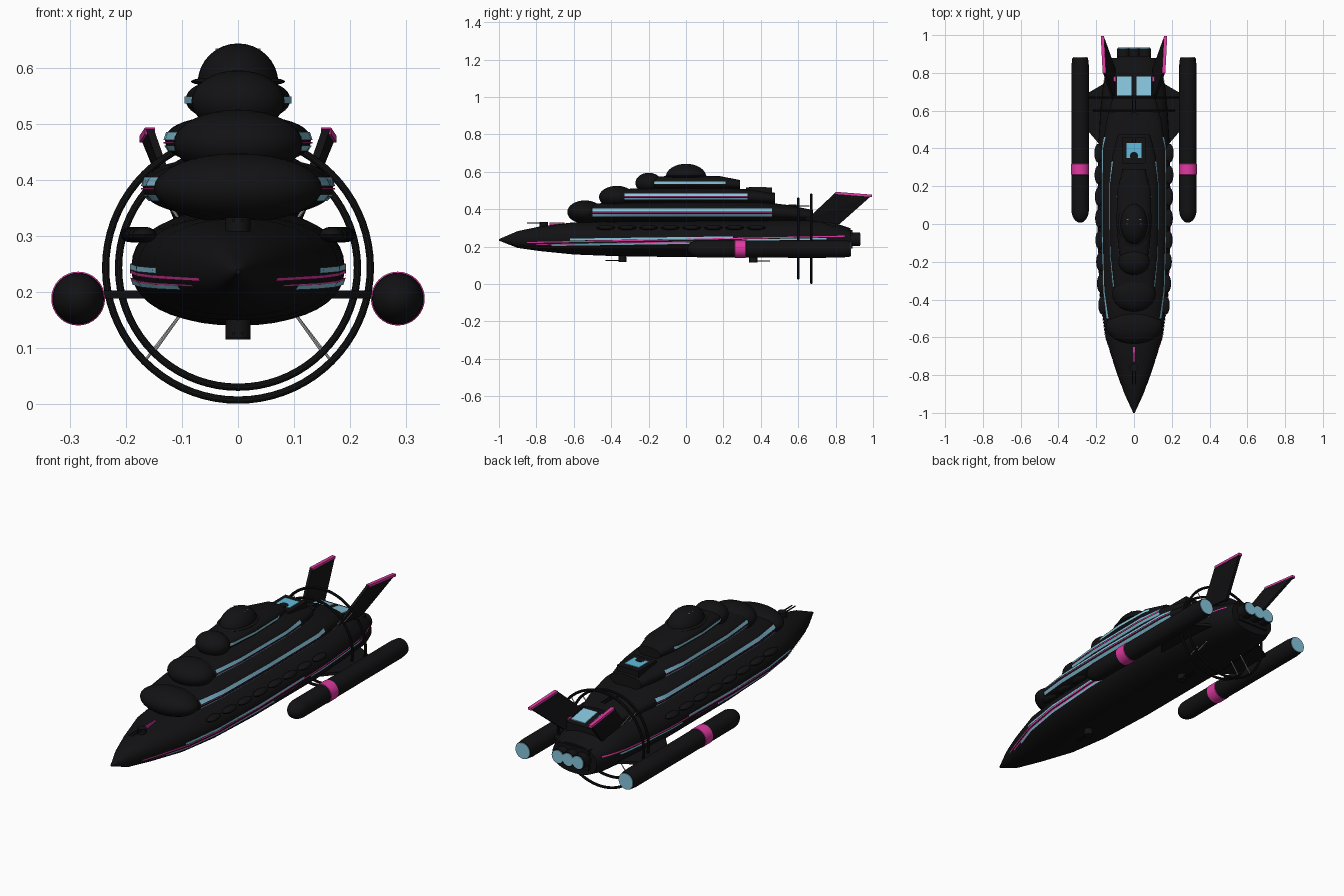
import bpy, bmesh, math
from mathutils import Vector, Matrix

if "Cube" in bpy.data.objects:
    bpy.data.objects.remove(bpy.data.objects["Cube"])

def mat(name, c):
    m = bpy.data.materials.new(name)
    m.diffuse_color = (*c, 1)
    m.use_nodes = True
    m.node_tree.nodes["Principled BSDF"].inputs["Base Color"].default_value = m.diffuse_color
    return m

BLACK = mat("black", (0.006, 0.006, 0.007))
CYAN = mat("cyan", (0.24, 0.56, 0.72))
POOL = mat("pool_blue", (0.12, 0.5, 0.72))
PINK = mat("pink", (0.75, 0.04, 0.36))

def finish(name, bm, m, smooth=True):
    bmesh.ops.recalc_face_normals(bm, faces=bm.faces)
    me = bpy.data.meshes.new(name)
    bm.to_mesh(me)
    bm.free()
    ob = bpy.data.objects.new(name, me)
    bpy.context.collection.objects.link(ob)
    if m:
        me.materials.append(m)
    if smooth:
        bpy.context.view_layer.objects.active = ob
        ob.select_set(True)
        bpy.ops.object.shade_smooth_by_angle(angle=math.radians(35))
        ob.select_set(False)
    return ob

# Stations: y, half width, bottom z, top z
HULL = [(-1, .004, .232, .240), (-.9, .05, .193, .283), (-.78, .093, .176, .308),
        (-.6, .150, .158, .330), (-.4, .178, .150, .335), (-.1, .19, .145, .337),
        (.4, .19, .142, .345), (.6, .178, .14, .350), (.72, .166, .14, .348),
        (.82, .145, .142, .318), (.88, .122, .152, .298)]
DECK1 = [(-.58, .10, .335, .415), (-.5, .145, .333, .43), (-.35, .162, .333, .437),
         (0, .17, .333, .442), (.4, .168, .333, .44), (.55, .145, .333, .422), (.68, .11, .333, .395)]
DECK2 = [(-.42, .07, .425, .495), (-.34, .11, .425, .508), (-.15, .127, .425, .515),
         (.2, .13, .425, .515), (.36, .115, .425, .505), (.475, .085, .425, .488)]
DECK3 = [(-.23, .05, .505, .565), (-.15, .08, .505, .575), (0, .093, .505, .58),
         (.18, .088, .505, .577), (.29, .06, .505, .556)]
N = 2.3

def at(st, y):
    for a, b in zip(st, st[1:]):
        if y <= b[0]:
            t = (y - a[0]) / (b[0] - a[0])
            return [p + (q - p) * t for p, q in zip(a, b)][1:]
    return st[-1][1:]

def side_x(st, y, z):
    w, b, t = at(st, y)
    u = min(1, abs(2 * z - b - t) / (t - b))
    return w * (1 - u ** N) ** (1 / N)

def loft(name, st, seg=40):
    bm = bmesh.new()
    loops = []
    for y, w, b, t in st:
        loop = []
        for i in range(seg):
            c, s = math.cos(i * math.tau / seg), math.sin(i * math.tau / seg)
            f = lambda v: math.copysign(abs(v) ** (2 / N), v)
            loop.append(bm.verts.new((w * f(c), y, (b + t) / 2 + (t - b) / 2 * f(s))))
        loops.append(loop)
    for a, b in zip(loops, loops[1:]):
        for i in range(seg):
            j = (i + 1) % seg
            bm.faces.new((a[i], a[j], b[j], b[i]))
    bm.faces.new(loops[0])
    bm.faces.new(loops[-1])
    return finish(name, bm, BLACK)

def band(name, st, y0, y1, z0, z1, h, m):
    """Strip hugging both sides of a lofted body, centre height z0 to z1."""
    bm = bmesh.new()
    n = 40
    for s in (-1, 1):
        prev = None
        for i in range(n + 1):
            y, z = y0 + (y1 - y0) * i / n, z0 + (z1 - z0) * i / n
            cur = [bm.verts.new((s * (side_x(st, y, q) + .003), y, q)) for q in (z - h / 2, z + h / 2)]
            if prev:
                bm.faces.new((prev[0], cur[0], cur[1], prev[1]))
            prev = cur
    finish(name, bm, m)

def solid(name, pts, m=BLACK):
    bm = bmesh.new()
    for p in pts:
        bm.verts.new(p)
    bmesh.ops.convex_hull(bm, input=bm.verts)
    bmesh.ops.dissolve_limit(bm, angle_limit=.02, verts=bm.verts, edges=bm.edges)
    return finish(name, bm, m, False)

def box(name, x0, x1, y0, y1, z0, z1, m=BLACK):
    return solid(name, [(x, y, z) for x in (x0, x1) for y in (y0, y1) for z in (z0, z1)], m)

def ball(name, c, r, m=BLACK, seg=32):
    bm = bmesh.new()
    bmesh.ops.create_uvsphere(bm, u_segments=seg, v_segments=seg // 2, radius=1,
                              matrix=Matrix.Translation(c) @ Matrix.Diagonal((*r, 1)))
    return finish(name, bm, m)

def rod(name, a, b, r, m=BLACK, seg=8):
    a, b = Vector(a), Vector(b)
    q = (b - a).to_track_quat('Z', 'Y').to_matrix().to_4x4()
    bm = bmesh.new()
    bmesh.ops.create_cone(bm, cap_ends=True, segments=seg, radius1=r, radius2=r, depth=(b - a).length,
                          matrix=Matrix.Translation((a + b) / 2) @ q)
    return finish(name, bm, m)

def spun(name, prof, x, z, m=BLACK, seg=32):
    """Turn a (radius, y) profile about a lengthwise axis."""
    bm = bmesh.new()
    vs = [bm.verts.new((x + r, y, z)) for r, y in prof]
    es = [bm.edges.new(p) for p in zip(vs, vs[1:])]
    bmesh.ops.spin(bm, geom=vs + es, cent=(x, 0, z), axis=(0, 1, 0), angle=math.tau, steps=seg)
    bmesh.ops.remove_doubles(bm, verts=bm.verts, dist=.0002)
    return finish(name, bm, m)

# Hull and stacked decks
for name, st in (("hull", HULL), ("lower_deck", DECK1), ("middle_deck", DECK2), ("upper_deck", DECK3)):
    loft(name, st)

# Rounded deck fronts and top dome
ball("lower_front_dome", (0, -.54, .385), (.15, .095, .062))
ball("middle_front_dome", (0, -.37, .465), (.115, .095, .06))
ball("upper_front_dome", (0, -.2, .54), (.083, .07, .055))
ball("dome_collar", (0, 0, .575), (.084, .12, .010))
ball("top_dome", (0, 0, .572), (.072, .108, .071))
for y in (0, .025):
    rod("dome_rib", (-.04, y, .632), (.04, y, .632), .002, None)

# Window bands and glowing trim
for st, y0, y1, z, h in ((DECK1, -.5, .46, .397, .016), (DECK1, -.5, .46, .368, .012),
                         (DECK2, -.33, .33, .478, .014), (DECK2, -.33, .33, .456, .010),
                         (DECK3, -.17, .21, .542, .012)):
    band("deck_windows", st, y0, y1, z, z, h, CYAN)
for st, y0, y1, z in ((DECK1, -.5, .46, .384), (DECK2, -.33, .33, .466)):
    band("deck_trim", st, y0, y1, z, z, .003, PINK)
band("hull_windows_upper", HULL, -.62, .25, .238, .250, .010, CYAN)
band("hull_windows_lower", HULL, -.72, .02, .208, .219, .009, CYAN)
band("hull_windows_rear", HULL, .3, .75, .235, .242, .008, CYAN)
band("hull_trim_upper", HULL, -.85, .85, .222, .256, .006, PINK)
band("hull_trim_lower", HULL, -.8, .2, .211, .229, .004, PINK)

# Bow stripe, pool and stern skylights
box("bow_stripe", -.004, .004, -.73, -.65, .31, .328, PINK)
box("pool_base", -.06, .06, .32, .46, .48, .516)
box("pool", -.04, .04, .35, .43, .51, .519, POOL)
solid("skylight_base", [(x, y, z) for x in (-.1, .1)
                        for y, z in ((.66, .33), (.66, .375), (.80, .352), (.80, .30))])
for s in (-1, 1):
    solid("skylight", [(s * x, y, z + d) for x in (.012, .09)
                       for y, z in ((.68, .374), (.78, .357)) for d in (0, .004)], CYAN)
    for y in (.66, .77):
        box("stern_light", s * .098, s * .108, y - .015, y + .012, .345, .36, PINK)

# Lifeboats along both sides
for s in (-1, 1):
    for i in range(8):
        y = -.43 + i * .115
        ball("lifeboat", (s * (side_x(HULL, y, .30) + .022), y, .302), (.022, .050, .014), seg=16)

# Side engines, pylons, fins and ring struts
for s in (-1, 1):
    x, z, R = s * .285, .188, .046
    nose = [(R * math.sin(a * math.pi / 16), .075 - .068 * math.cos(a * math.pi / 16)) for a in range(9)]
    spun("side_engine", nose + [(R, .84), (R * .9, .88), (0, .88)], x, z)
    spun("engine_band", [(R, .26), (R + .002, .262), (R + .002, .318), (R, .32)], x, z, PINK)
    rod("engine_glow", (x, .878, z), (x, .883, z), R * .85, CYAN, 32)
    solid("engine_pylon", [(s * px, y, q) for px, y in ((.13, .36), (.25, .50), (.25, .69), (.13, .76))
                           for q in (.188, .202)])
    fin = [(.105, .64, .34), (.105, .82, .32), (.168, .995, .475), (.158, .80, .49)]
    solid("tail_fin", [(s * (px + d), y, q) for px, y, q in fin for d in (-.008, .006)])
    solid("fin_tip", [(s * (px + d), y, q + e) for px, y, q in fin[2:]
                      for d in (-.010, .008) for e in (-.009, .003)], PINK)
    for up in (-1, 1):
        for y, k in ((.60, .150), (.67, .166)):
            rod("ring_strut", (s * .10, y, .243 + up * .08), (s * k, y, .243 + up * k), .0025, None)

# Two hoops around the stern
for y, R in ((.60, .213), (.67, .236)):
    bpy.ops.mesh.primitive_torus_add(major_radius=R, minor_radius=.0065, major_segments=72, minor_segments=10,
                                     location=(0, y, .243), rotation=(math.pi / 2, 0, 0))
    ob = bpy.context.object
    ob.name = "stern_hoop"
    ob.data.materials.append(BLACK)
    bpy.ops.object.shade_smooth_by_angle()
    ob.select_set(False)

# Main engines
box("stern_block", -.085, .085, .78, .89, .19, .29)
for x in (-.055, 0, .055):
    rod("main_engine", (x, .82, .24), (x, .93, .24), .036, BLACK, 24)
    rod("main_engine_glow", (x, .928, .24), (x, .934, .24), .031, CYAN, 24)

# Small turrets: y, base z, top z, barrel direction
for y, z0, z1, d in ((-.76, .29, .333, -1), (-.34, .118, .16, -1), (.36, .115, .15, 1),
                     (.36, .49, .520, 1), (.57, .39, .424, 1)):
    zb = z0 + .008 if z0 < .2 else z1 - .006
    rod("turret", (0, y, z0), (0, y, z1), .022, BLACK, 16)
    for x in (-.008, .008):
        rod("turret_barrel", (x, y, zb), (x, y + d * .09, zb), .003)
